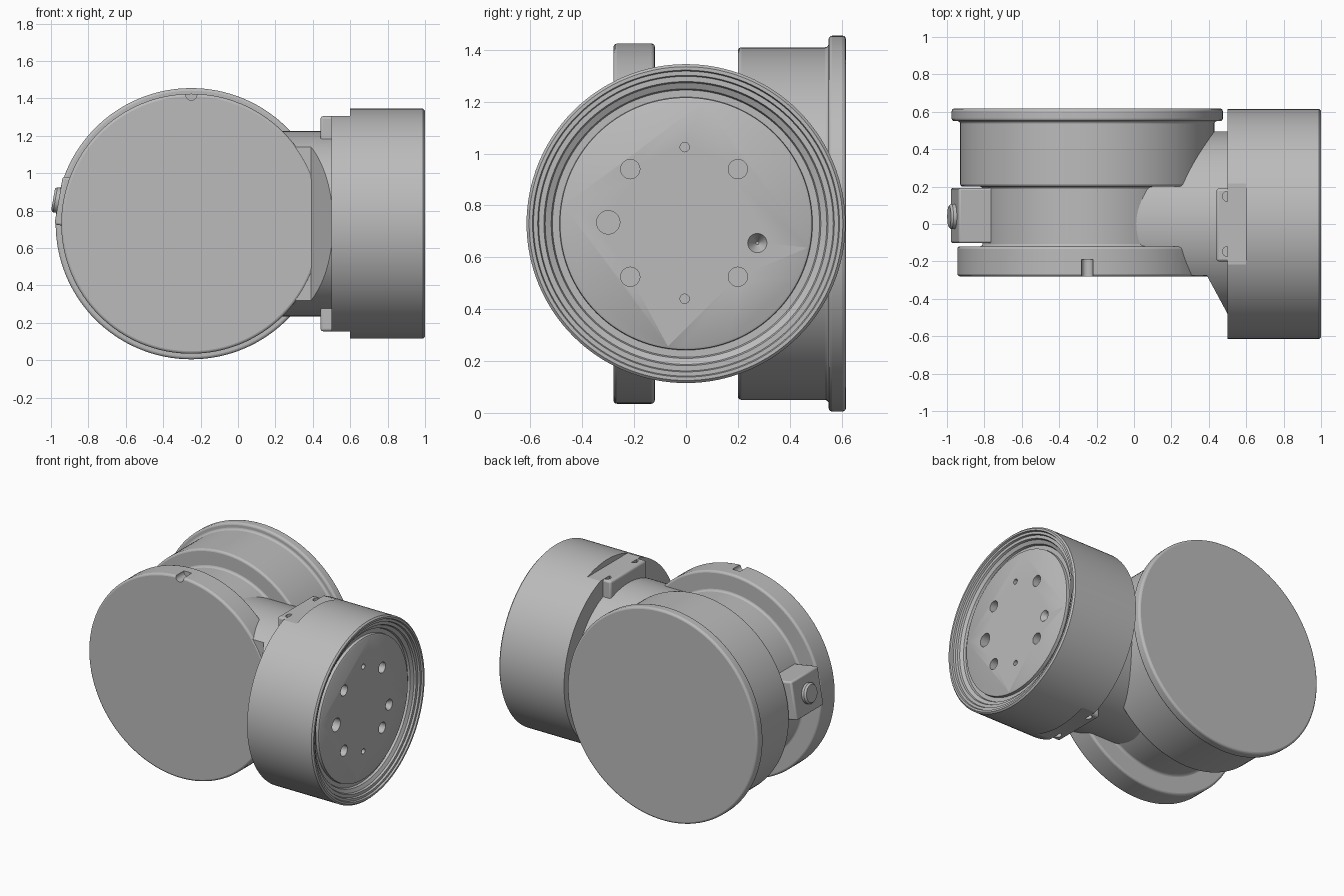
import bpy, bmesh, math
from mathutils import Matrix, Vector

cube = bpy.data.objects.get("Cube")
if cube:
    bpy.data.objects.remove(cube)

CX, CZ = -0.25, 0.73          # axis of the flanged body; the drum shares its height
AXIS_Y = Matrix.Translation((CX, 0, CZ)) @ Matrix.Rotation(-math.pi / 2, 4, 'X')
AXIS_X = Matrix.Translation((0, 0, CZ)) @ Matrix.Rotation(math.pi / 2, 4, 'Y')

metal = bpy.data.materials.new("grey metal")
metal.use_nodes = True
GREY = (0.5, 0.5, 0.5, 1)
metal.diffuse_color = GREY
metal.node_tree.nodes["Principled BSDF"].inputs["Base Color"].default_value = GREY


def finish(name, bm, matrix=Matrix()):
    bm.transform(matrix)
    bmesh.ops.recalc_face_normals(bm, faces=bm.faces[:])
    mesh = bpy.data.meshes.new(name)
    bm.to_mesh(mesh)
    bm.free()
    obj = bpy.data.objects.new(name, mesh)
    bpy.context.collection.objects.link(obj)
    mesh.materials.append(metal)
    return obj


def lathe(name, profile, matrix, steps=128):
    """Revolve (radius, height) points about local z; both ends are capped."""
    bm = bmesh.new()
    rings = []
    for r, h in profile:
        rings.append([bm.verts.new((r * math.cos(a), r * math.sin(a), h))
                      for a in (2 * math.pi * i / steps for i in range(steps))])
    for low, high in zip(rings, rings[1:]):
        for i in range(steps):
            j = (i + 1) % steps
            bm.faces.new((low[i], low[j], high[j], high[i]))
    bm.faces.new(rings[0])
    bm.faces.new(rings[-1])
    return finish(name, bm, matrix)


def prism(name, points, low, high):
    """Extrude a plan outline from low to high."""
    bm = bmesh.new()
    face = bm.faces.new([bm.verts.new((x, y, low)) for x, y in points])
    new = bmesh.ops.extrude_face_region(bm, geom=[face])["geom"]
    bmesh.ops.translate(bm, vec=(0, 0, high - low),
                        verts=[v for v in new if isinstance(v, bmesh.types.BMVert)])
    return finish(name, bm)


def box(name, size, centre, matrix=Matrix()):
    bm = bmesh.new()
    bmesh.ops.create_cube(bm, size=1)
    bmesh.ops.scale(bm, vec=size, verts=bm.verts)
    bmesh.ops.translate(bm, vec=centre, verts=bm.verts)
    return finish(name, bm, matrix)


def bevel(obj, width):
    mod = obj.modifiers.new("rounded edges", 'BEVEL')
    mod.width, mod.segments = width, 3
    mod.limit_method, mod.angle_limit = 'ANGLE', math.radians(40)


def boolean(obj, cutter, operation='DIFFERENCE'):
    mod = obj.modifiers.new("cut", 'BOOLEAN')
    mod.operation, mod.object, mod.solver = operation, cutter, 'EXACT'
    cutter.hide_render = True
    cutter.hide_viewport = True
    cutter.display_type = 'WIRE'


# Flanged body: front flange, waist, back barrel and back rim
body = lathe("flanged_body", [
    (0.695, -0.28), (0.695, -0.12), (0.56, -0.12), (0.56, 0.2), (0.68, 0.2),
    (0.68, 0.55), (0.725, 0.55), (0.725, 0.617)], AXIS_Y)
bevel(body, 0.014)
notch = lathe("notch_cutter", [(0.03, -0.3), (0.03, -0.19)],
              Matrix.Translation((0, 0, 0.69)) @ AXIS_Y, 32)
boolean(body, notch)

# Neck joining body and drum, trimmed to a slanted front shoulder
neck = lathe("neck", [(0.495, -0.15), (0.495, 0.52)], AXIS_X)
outline = prism("neck_trim", [(-0.2, -0.276), (0.39, -0.276), (0.5, -0.48),
                              (0.53, -0.48), (0.53, 0.55), (-0.2, 0.55)], 0, 1.5)
boolean(neck, outline, 'INTERSECT')

# Drum with stepped rim and recessed end plate
drum = lathe("drum", [
    (0.615, 0.5), (0.615, 0.99), (0.605, 1.0), (0.592, 1.0), (0.588, 0.988),
    (0.572, 0.988), (0.568, 0.975), (0.548, 0.975), (0.543, 0.962), (0.52, 0.95),
    (0.515, 0.935), (0.488, 0.935), (0.486, 0.955), (0.478, 0.96)], AXIS_X)

# Flats milled on the top and bottom of the drum, and blind holes in its end
for side, sign in (("top", 1), ("bottom", -1)):
    boolean(drum, box("drum_flat_" + side, (0.2, 0.5, 0.2), (0.5, 0, CZ + sign * 0.675)))

holes = [(y, z, 0.037) for y in (-0.215, 0.2) for z in (0.21, -0.205)]
holes += [(-0.3, 0.005, 0.045), (-0.005, 0.295, 0.018), (-0.005, -0.29, 0.018)]
for i, (y, z, r) in enumerate(holes):
    place = Matrix.Translation((0, y, z)) @ AXIS_X
    boolean(drum, lathe(f"end_hole_{i}", [(r, 0.89), (r, 1.02)], place, 32))
place = Matrix.Translation((0, 0.275, -0.075)) @ AXIS_X
boolean(drum, lathe("countersink", [(0.006, 0.91), (0.037, 0.96), (0.037, 1.02)], place, 32))

# Screw lugs above and below the neck
lugs = []
for side, sign in (("top", 1), ("bottom", -1)):
    lug = box("screw_lug_" + side, (0.158, 0.39, 0.2), (0.52, -0.005, CZ + sign * 0.475))
    bevel(lug, 0.014)
    for y in (0.148, -0.147):
        place = Matrix.Translation((0.5, y, CZ + sign * 0.58))
        boolean(lug, lathe("screw_hole", [(0.027, -0.05), (0.027, 0.05)], place, 24))
    lugs.append(lug)

# Side boss with a round button, tilted slightly upwards
tilt = Matrix.Translation((CX, 0, CZ)) @ Matrix.Rotation(math.radians(10), 4, 'Y')
boss = box("side_boss", (0.32, 0.295, 0.26), (-0.56, 0.045, 0), tilt)
bevel(boss, 0.012)
button = lathe("side_button", [(0.068, 0.7), (0.068, 0.738), (0.058, 0.75)],
               tilt @ Matrix.Translation((0, 0.04, 0)) @ Matrix.Rotation(-math.pi / 2, 4, 'Y'), 48)

# Smooth round surfaces, crisp edges
bpy.ops.object.select_all(action='DESELECT')
for obj in [body, neck, drum, boss, button] + lugs:
    obj.select_set(True)
    bpy.context.view_layer.objects.active = obj
bpy.ops.object.shade_smooth_by_angle(angle=math.radians(35))
